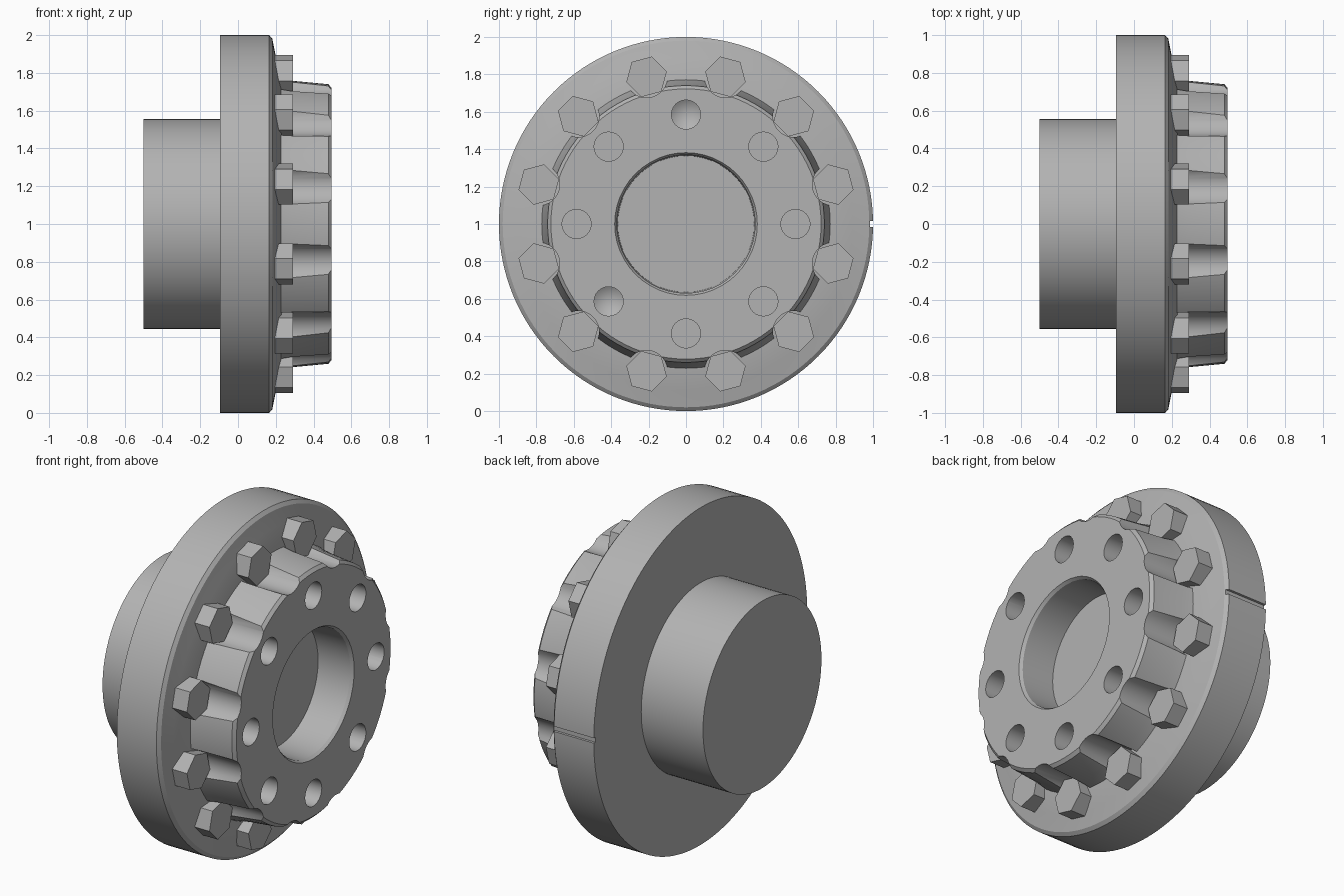
import bpy, bmesh, math
from mathutils import Matrix

# Remove the default object
cube = bpy.data.objects.get("Cube")
if cube:
    bpy.data.objects.remove(cube, do_unlink=True)

steel = bpy.data.materials.new("grey_steel")
steel.use_nodes = True
GREY = (0.45, 0.45, 0.45, 1)
steel.diffuse_color = GREY
steel.node_tree.nodes["Principled BSDF"].inputs["Base Color"].default_value = GREY

AXIS_Z = 1.0


def add_lathe(bm, profile, sides, y=0.0, z=AXIS_Z, turn=0.0):
    """Closed solid turned about an axis parallel to x; profile is (x, radius)."""
    rings = []
    for x, r in profile:
        if r == 0:
            rings.append([bm.verts.new((x, y, z))])
            continue
        angles = [turn + math.tau * i / sides for i in range(sides)]
        rings.append([bm.verts.new((x, y + r * math.cos(a), z + r * math.sin(a))) for a in angles])
    for a, b in zip(rings, rings[1:]):
        for i in range(sides):
            j = (i + 1) % sides
            if len(a) == 1:
                bm.faces.new((a[0], b[j], b[i]))
            elif len(b) == 1:
                bm.faces.new((a[i], a[j], b[0]))
            else:
                bm.faces.new((a[i], a[j], b[j], b[i]))
    for ring in (rings[0], rings[-1]):
        if len(ring) > 1:
            bm.faces.new(ring)


def make_object(name, bm):
    bmesh.ops.recalc_face_normals(bm, faces=bm.faces)
    mesh = bpy.data.meshes.new(name)
    bm.to_mesh(mesh)
    bm.free()
    mesh.materials.append(steel)
    obj = bpy.data.objects.new(name, mesh)
    bpy.context.collection.objects.link(obj)
    return obj


def turned(name, profile, sides):
    bm = bmesh.new()
    add_lathe(bm, profile, sides)
    return make_object(name, bm)


def polar(radius, degrees):
    a = math.radians(degrees)
    return radius * math.cos(a), AXIS_Z + radius * math.sin(a)


def cut(target, cutter):
    mod = target.modifiers.new(cutter.name, "BOOLEAN")
    mod.operation = "DIFFERENCE"
    mod.solver = "EXACT"
    mod.object = cutter
    cutter.hide_render = True
    cutter.hide_set(True)
    cutter.display_type = "WIRE"


def smooth(obj):
    # Apply the cuts, then shade smooth with sharp edges kept
    bpy.ops.object.select_all(action="DESELECT")
    obj.select_set(True)
    bpy.context.view_layer.objects.active = obj
    for mod in list(obj.modifiers):
        bpy.ops.object.modifier_apply(modifier=mod.name)
    bpy.ops.object.shade_smooth_by_angle(angle=math.radians(25))


BOLT_ANGLES = [15 + 30 * i for i in range(12)]
BOLT_CIRCLE = 0.815

# Rear boss and main flange with its bevelled rim and slightly coned face
rear_boss = turned("rear_boss", [(-0.5, 0.555), (-0.08, 0.555)], 96)
flange = turned("flange", [(-0.095, 0), (-0.095, 1.0), (0.165, 1.0), (0.182, 0.98),
                           (0.2, 0.89), (0.23, 0.76), (0.23, 0)], 128)

# Small index notch across the rim
bm = bmesh.new()
bmesh.ops.create_cube(bm, size=1, matrix=Matrix.Translation((0.04, 1.0, AXIS_Z))
                      @ Matrix.Diagonal((0.4, 0.03, 0.03, 1)))
cut(flange, make_object("notch_cutter", bm))

# Tapered hub, scalloped for the bolt heads
hub = turned("hub", [(0.21, 0.775), (0.29, 0.758), (0.478, 0.74), (0.495, 0.722)], 96)
bm = bmesh.new()
for a in BOLT_ANGLES:
    add_lathe(bm, [(0.1, 0.112), (0.6, 0.112)], 24, *polar(BOLT_CIRCLE, a))
cut(hub, make_object("scallop_cutter", bm))

# Central bore with a chamfered mouth, leaving a flat floor
bore = [(0.27, 0.365), (0.478, 0.37), (0.515, 0.395)]
cut(hub, turned("bore_cutter", bore, 48))
cut(flange, turned("bore_floor_cutter", [(0.265, 0.37), (0.3, 0.37)], 48))

# Eight stud holes, two of them with a coned bottom
bm = bmesh.new()
for a in range(0, 360, 45):
    tip = [(0.25, 0)] if a in (90, 225) else []
    add_lathe(bm, tip + [(0.3, 0.078), (0.55, 0.078)], 24, *polar(0.585, a))
cut(hub, make_object("stud_hole_cutter", bm))

# Hexagonal bolt heads, a flat side facing outwards
bm = bmesh.new()
for a in BOLT_ANGLES:
    add_lathe(bm, [(0.17, 0.112), (0.292, 0.112)], 6, *polar(BOLT_CIRCLE, a),
              turn=math.radians(a + 30))
bolts = make_object("bolt_heads", bm)

for part in (rear_boss, flange, hub, bolts):
    smooth(part)

# The cutters have done their work
for obj in list(bpy.context.scene.objects):
    if obj.name.endswith("_cutter"):
        bpy.data.objects.remove(obj, do_unlink=True)
